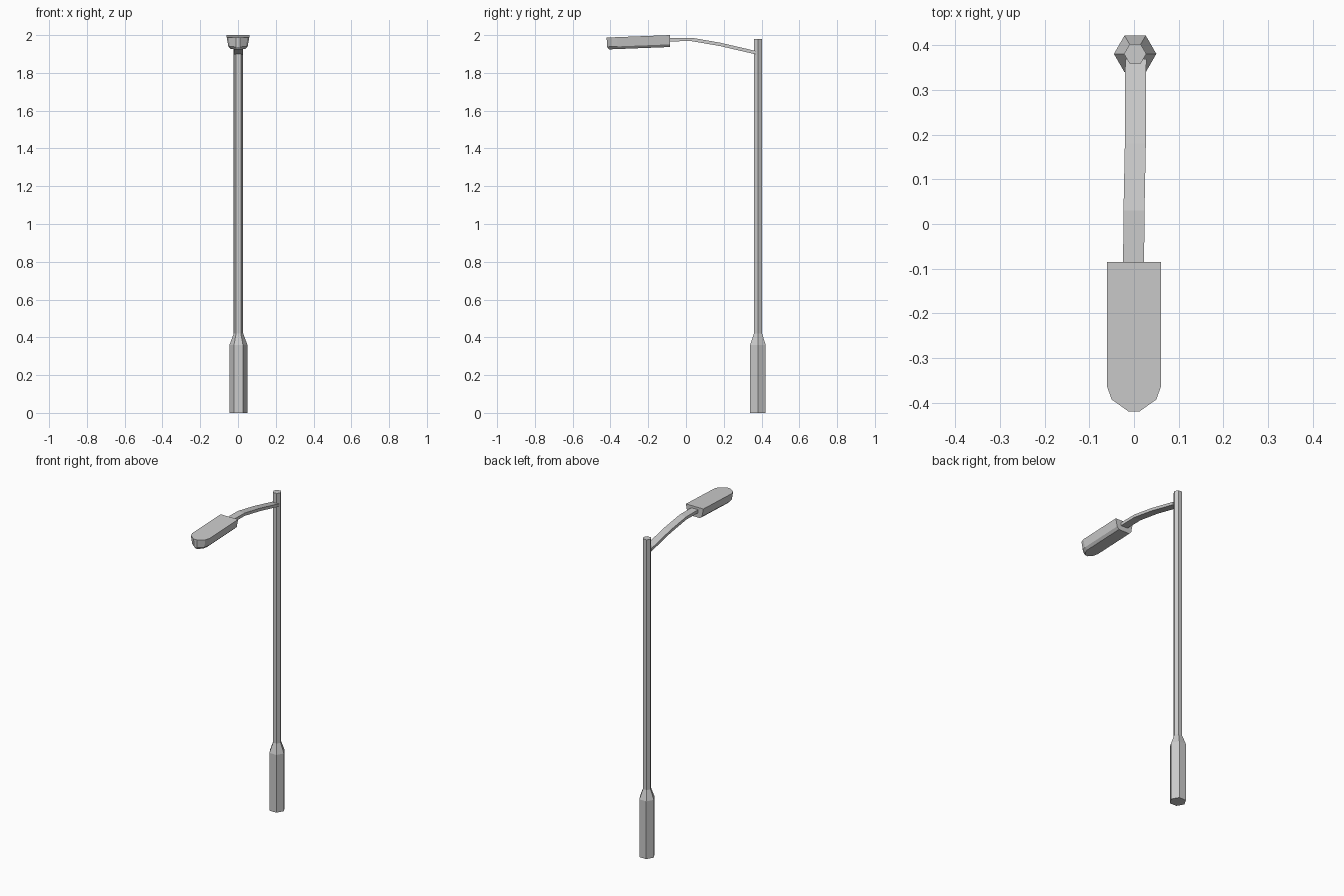
import bpy, bmesh, math

if "Cube" in bpy.data.objects:
    bpy.data.objects.remove(bpy.data.objects["Cube"])

def loft(name, rings):
    """Skin a list of equal-length point rings and cap both ends."""
    bm = bmesh.new()
    loops = [[bm.verts.new(p) for p in ring] for ring in rings]
    n = len(loops[0])
    for a, b in zip(loops, loops[1:]):
        for i in range(n):
            j = (i + 1) % n
            bm.faces.new((a[i], a[j], b[j], b[i]))
    bm.faces.new(loops[0][::-1])
    bm.faces.new(loops[-1])
    bmesh.ops.recalc_face_normals(bm, faces=bm.faces)
    me = bpy.data.meshes.new(name)
    bm.to_mesh(me)
    bm.free()
    ob = bpy.data.objects.new(name, me)
    bpy.context.collection.objects.link(ob)
    return ob

# Hexagonal pole with a wide base and short taper
PX, PY = 0.0025, 0.381
def hexagon(r, z):
    return [(PX + r * math.cos(i * math.pi / 3), PY + r * math.sin(i * math.pi / 3), z)
            for i in range(6)]

loft("pole", [hexagon(r, z) for r, z in
              ((0.0475, 0), (0.0475, 0.36), (0.025, 0.42), (0.025, 1.98))])

# Curved flat arm: centre x, y, bottom z, top z
arm = [(0.004, 0.37, 1.898, 1.916), (0.003, 0.18, 1.942, 1.960),
       (0.000, 0.03, 1.968, 1.986), (-0.001, -0.10, 1.967, 1.986)]
loft("arm", [[(x - 0.0235, y, lo), (x + 0.0235, y, lo),
              (x + 0.0235, y, hi), (x - 0.0235, y, hi)] for x, y, lo, hi in arm])

# Lamp head: rounded-nose outline, narrowing downwards, tipped slightly forward
BACK = -0.085
half = [(0.06, BACK), (0.06, -0.365), (0.05, -0.393), (0.012, -0.42)]
outline = half + [(-x, y) for x, y in reversed(half)]
def head_ring(sx, sy, z):
    ring = []
    for x, y in outline:
        y = BACK + (y - BACK) * sy
        ring.append((x * sx, y, z + 0.039 * (y - BACK)))
    return ring

loft("lamp_head", [head_ring(0.62, 0.965, 1.937), head_ring(0.85, 0.995, 1.951),
                   head_ring(1, 1, 2.0)])
